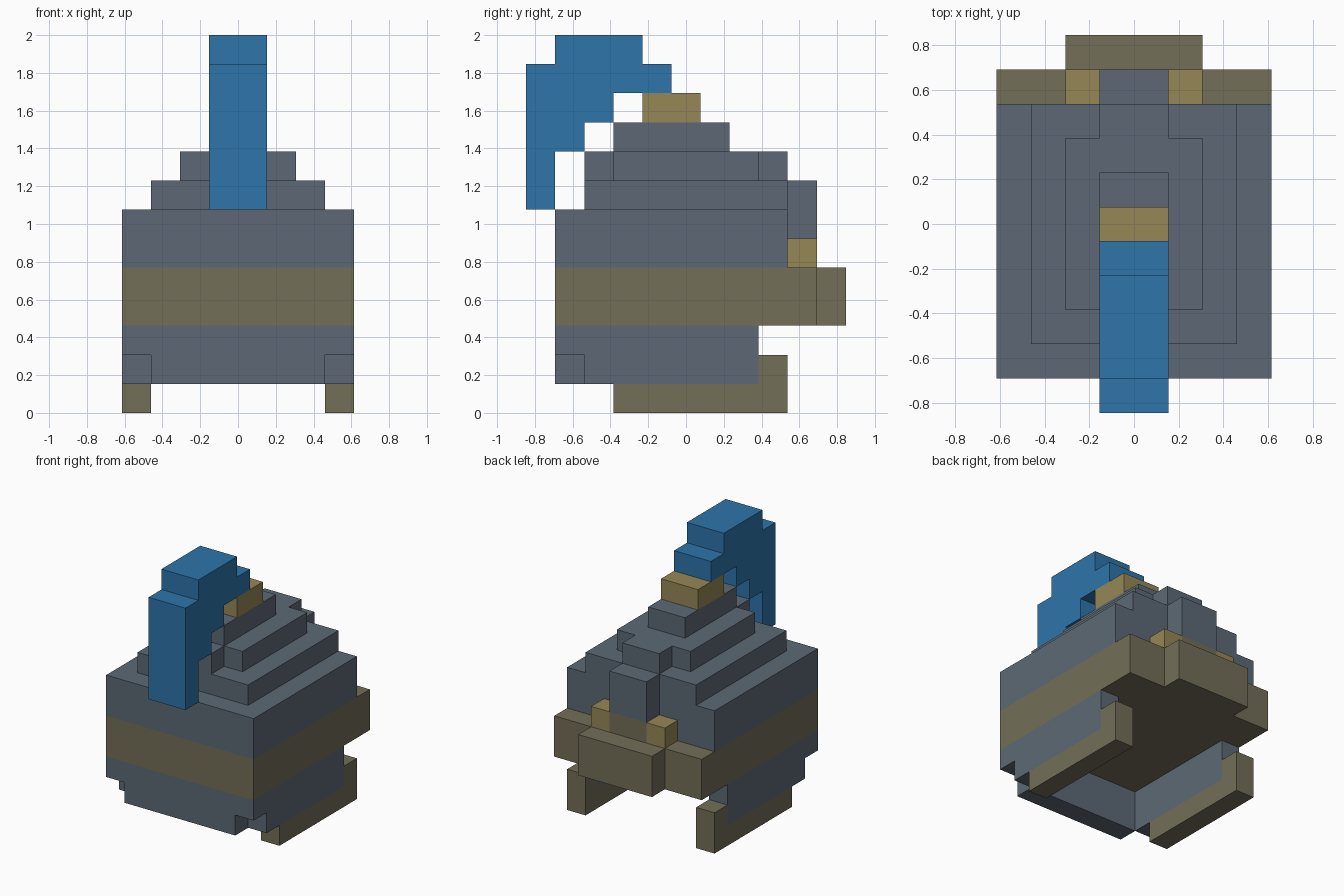
import bpy, bmesh

if "Cube" in bpy.data.objects:
    bpy.data.objects.remove(bpy.data.objects["Cube"], do_unlink=True)

U = 2 / 13      # one block
Y0 = 5.5        # depth offset in blocks, counted from the front


def material(name, rgb):
    lin = [((c / 255 + 0.055) / 1.055) ** 2.4 for c in rgb] + [1]
    m = bpy.data.materials.new(name)
    m.use_nodes = True
    m.diffuse_color = lin
    bsdf = next(n for n in m.node_tree.nodes if n.type == 'BSDF_PRINCIPLED')
    bsdf.inputs["Base Color"].default_value = lin
    return m


GREY = material("slate_grey", (93, 105, 117))
BROWN = material("olive_brown", (115, 110, 88))
TAN = material("tan_gold", (150, 135, 87))
BLUE = material("blue", (45, 117, 170))


def extrude(name, mat, x0, x1, profile):
    """Extrude a (depth, height) block profile along x."""
    bm = bmesh.new()
    face = bm.faces.new([bm.verts.new((x0 * U, (y - Y0) * U, z * U)) for y, z in profile])
    ext = bmesh.ops.extrude_face_region(bm, geom=[face])
    verts = [v for v in ext["geom"] if isinstance(v, bmesh.types.BMVert)]
    bmesh.ops.translate(bm, verts=verts, vec=((x1 - x0) * U, 0, 0))
    bmesh.ops.recalc_face_normals(bm, faces=bm.faces)
    mesh = bpy.data.meshes.new(name)
    bm.to_mesh(mesh)
    bm.free()
    mesh.materials.append(mat)
    obj = bpy.data.objects.new(name, mesh)
    bpy.context.collection.objects.link(obj)
    return obj


def box(name, mat, x0, x1, y0, y1, z0, z1):
    return extrude(name, mat, x0, x1, [(y0, z0), (y1, z0), (y1, z1), (y0, z1)])


def pair(obj):
    """Mirror a left part to the right side."""
    obj.modifiers.new("Mirror", 'MIRROR')
    return obj


# Skids with raised rear ends
pair(extrude("skids", BROWN, 3, 4, [(3, 0), (9, 0), (9, 2), (8, 2), (8, 1), (3, 1)]))

# Open-bottomed lower hull: side walls with notched front corners, and front wall
pair(extrude("lower_side_walls", GREY, 3, 4, [(2, 1), (8, 1), (8, 3), (1, 3), (1, 2), (2, 2)]))
box("lower_front_wall", GREY, -3, 3, 1, 2, 1, 3)

# Band round the middle with rear bumper
box("middle_band", BROWN, -4, 4, 1, 10, 3, 5)
box("rear_bumper", BROWN, -2, 2, 10, 11, 3, 5)

# Upper hull and stepped roof
box("upper_hull", GREY, -4, 4, 1, 9, 5, 7)
box("roof_step_low", GREY, -3, 3, 2, 9, 7, 8)
box("roof_step_middle", GREY, -2, 2, 3, 8, 8, 9)
box("roof_step_front", GREY, -1, 1, 2, 3, 8, 9)
box("roof_step_rear", GREY, -1, 1, 8, 9, 8, 9)
box("roof_step_high", GREY, -1, 1, 3, 7, 9, 10)
box("roof_cap", TAN, -1, 1, 4, 6, 10, 11)

# Rear column with lamps either side of its foot
box("rear_column", GREY, -1, 1, 9, 10, 6, 8)
box("rear_column_foot", BROWN, -1, 1, 9, 10, 5, 6)
pair(box("rear_lamps", TAN, 1, 2, 9, 10, 5, 6))

# Curved crest hanging over the front
extrude("crest", BLUE, -1, 1, [(0, 7), (1, 7), (1, 9), (2, 9), (2, 10), (3, 10), (3, 11),
                               (5, 11), (5, 12), (4, 12), (4, 13), (1, 13), (1, 12), (0, 12)])
